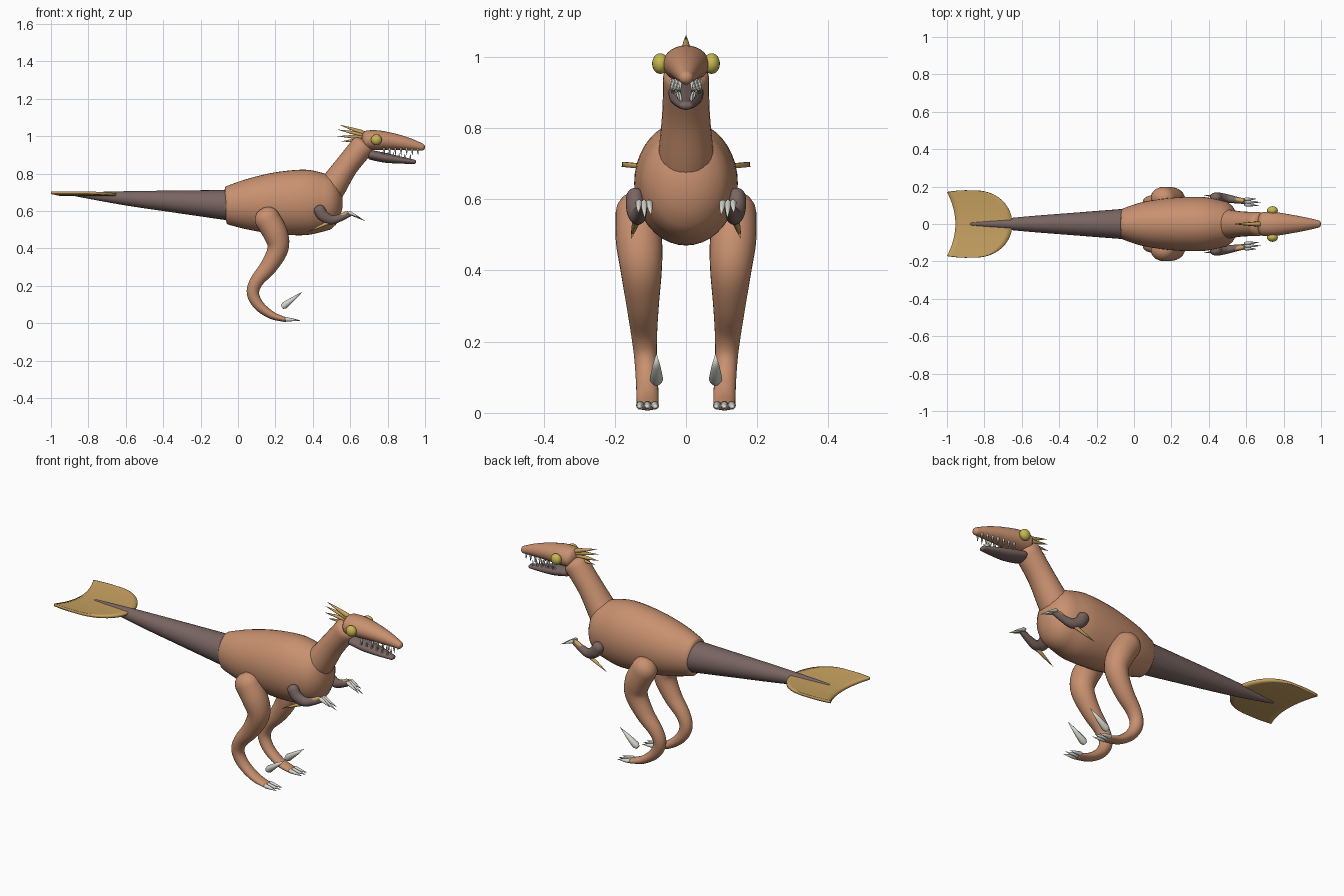
import bpy, bmesh, math
from mathutils import Vector

if "Cube" in bpy.data.objects:
    bpy.data.objects.remove(bpy.data.objects["Cube"], do_unlink=True)


def material(name, r, g, b):
    m = bpy.data.materials.new(name)
    m.use_nodes = True
    m.diffuse_color = (r, g, b, 1)
    m.node_tree.nodes["Principled BSDF"].inputs["Base Color"].default_value = (r, g, b, 1)
    return m


SKIN = material("tan skin", .58, .28, .16)
DARK = material("dark brown skin", .19, .13, .12)
GOLD = material("golden feather", .58, .36, .12)
EYE = material("yellow eye", .57, .48, .08)
CLAW = material("ivory claw", .68, .68, .62)


def finish(name, bm, mat, angle=50):
    bmesh.ops.recalc_face_normals(bm, faces=bm.faces)
    me = bpy.data.meshes.new(name)
    bm.to_mesh(me)
    bm.free()
    ob = bpy.data.objects.new(name, me)
    bpy.context.collection.objects.link(ob)
    me.materials.append(mat)
    bpy.ops.object.select_all(action='DESELECT')
    ob.select_set(True)
    bpy.context.view_layer.objects.active = ob
    bpy.ops.object.shade_smooth_by_angle(angle=math.radians(angle))
    return ob


def spline(pts, steps=5):
    """Catmull-Rom interpolation through stations of any width."""
    out = []
    n = len(pts)
    for i in range(n - 1):
        p0, p1, p2, p3 = pts[max(i - 1, 0)], pts[i], pts[i + 1], pts[min(i + 2, n - 1)]
        for s in range(steps):
            t = s / steps
            out.append([.5 * (2 * b + (c - a) * t + (2 * a - 5 * b + 4 * c - d) * t * t
                              + (3 * b - a - 3 * c + d) * t ** 3)
                        for a, b, c, d in zip(p0, p1, p2, p3)])
    return out + [list(pts[-1])]


def loft(name, stations, mat, start=0, end=0, side=1, seg=28):
    """Tube through (x, y, z, radius, side radius), with domes of given length."""
    st = spline(stations)
    rings = []
    for i, (x, y, z, r, w) in enumerate(st):
        a, b = st[max(i - 1, 0)], st[min(i + 1, len(st) - 1)]
        t = Vector((b[0] - a[0], 0, b[2] - a[2])).normalized()
        rings.append((Vector((x, y, z)), t, r, w))

    def dome(ring, length):
        c, t, r, w = ring
        k = [math.radians(d) for d in (20, 40, 60, 78)]
        return [(c + t * length * math.sin(a), t, r * math.cos(a), w * math.cos(a)) for a in k]
    if start:
        rings = dome(rings[0], -start)[::-1] + rings
    if end:
        rings += dome(rings[-1], end)
    bm = bmesh.new()
    loops = []
    for c, t, r, w in rings:
        up = Vector((-t.z, 0, t.x))
        loop = []
        for j in range(seg):
            a = math.tau * j / seg
            p = c + up * r * math.cos(a) + Vector((0, w * math.sin(a), 0))
            loop.append(bm.verts.new((p.x, p.y * side, p.z)))
        loops.append(loop)
    for l, m in zip(loops, loops[1:]):
        for j in range(seg):
            k = (j + 1) % seg
            bm.faces.new((l[j], l[k], m[k], m[j]))
    bm.faces.new(loops[0])
    bm.faces.new(loops[-1])
    return finish(name, bm, mat)


def spikes(name, items, mat, side=1, seg=10):
    """Pointed cones from (base, tip, radius), gathered in one mesh."""
    bm = bmesh.new()
    for base, tip, r in items:
        b, t = Vector(base), Vector(tip)
        b.y *= side
        t.y *= side
        d = t - b
        mid = b + d * .12
        q = d.to_track_quat('Z', 'Y')
        rows = []
        for c, rad in ((b, r * .6), (mid, r), (b + d * .55, r * .6)):
            rows.append([bm.verts.new(c + q @ Vector((rad * math.cos(math.tau * j / seg),
                         rad * math.sin(math.tau * j / seg), 0))) for j in range(seg)])
        apex = bm.verts.new(t)
        bm.faces.new(rows[0])
        for j in range(seg):
            k = (j + 1) % seg
            for l, m in zip(rows, rows[1:]):
                bm.faces.new((l[j], l[k], m[k], m[j]))
            bm.faces.new((rows[-1][j], rows[-1][k], apex))
    return finish(name, bm, mat)


# Torso, neck and tail
loft("torso", [(-.06, 0, .63, .102, .083), (.05, 0, .635, .135, .118), (.2, 0, .641, .165, .14),
               (.36, 0, .646, .175, .145), (.46, 0, .646, .155, .128)], SKIN, .014, .1, seg=40)
loft("neck", [(.44, 0, .655, .085, .085), (.5, 0, .725, .076, .078), (.58, 0, .84, .063, .067),
              (.665, 0, .945, .064, .064)], SKIN, .02, .035)
loft("tail", [(-.03, 0, .63, .083, .083), (-.3, 0, .648, .062, .062), (-.6, 0, .668, .038, .038),
              (-.86, 0, .688, .011, .011)], DARK, 0, .02)

# Head and lower jaw
loft("head", [(.69, 0, .979, .052, .064), (.75, 0, .979, .052, .064), (.84, 0, .97, .043, .05),
              (.92, 0, .956, .032, .035), (.98, 0, .942, .02, .021)], SKIN, .03, .02)
loft("lower_jaw", [(.71, 0, .9, .026, .05), (.79, 0, .884, .026, .046), (.88, 0, .871, .018, .033),
                   (.94, 0, .863, .012, .02)], DARK, .015, .012)

# Crest of thin spikes behind the head
spikes("crest", [((.68, 0, 1.015), (.54, 0, 1.062), .013), ((.68, 0, 1.005), (.53, 0, 1.036), .013),
                 ((.67, 0, .995), (.53, 0, 1.0), .013), ((.66, 0, .98), (.55, 0, .972), .012)], GOLD)

# Tail fan: rounded front edge, concave rear edge, gently dished
bm = bmesh.new()
rows = []
N, M = 24, 10
for i in range(N + 1):
    a = math.pi * (i / N - .5)
    v = math.sin(a)
    front = -.86 + .21 * math.cos(a) ** .9 if abs(v) < .999 else -.9
    rear = -.955 - .045 * v * v
    row = []
    for j in range(M + 1):
        u = j / M
        y = .18 * v * (1 - .05 * u * u)
        row.append(bm.verts.new((front + (rear - front) * u, y, .688 + .01 * v * v)))
    rows.append(row)
for l, m in zip(rows, rows[1:]):
    for j in range(M):
        bm.faces.new((l[j], l[j + 1], m[j + 1], m[j]))
fan = finish("tail_fan", bm, GOLD)
solid = fan.modifiers.new("thickness", 'SOLIDIFY')
solid.thickness = .014
solid.offset = 0

# Paired parts
for s, label in ((1, "left_"), (-1, "right_")):
    loft(label + "leg", [(.155, .138, .56, .068, .06), (.2, .132, .48, .066, .065),
                         (.214, .126, .4, .056, .058), (.165, .122, .305, .046, .046),
                         (.1, .118, .225, .036, .037), (.08, .114, .16, .033, .032),
                         (.112, .11, .095, .028, .031), (.18, .108, .043, .021, .031),
                         (.25, .108, .02, .013, .03)], SKIN, .06, .014, s)
    spikes(label + "toe_claws", [((.25, .108 + d, .022), (.338 - abs(d) * .4, .108 + d * 1.2, .014), .012)
                                 for d in (-.02, 0, .02)], CLAW, s)
    spikes(label + "sickle_claw", [((.235, .083, .085), (.345, .083, .168), .019)], CLAW, s, 14)
    loft(label + "arm", [(.435, .142, .605, .031, .026), (.456, .142, .574, .03, .026),
                         (.5, .136, .553, .025, .023), (.55, .128, .565, .019, .018),
                         (.6, .12, .585, .013, .014)], DARK, .026, .01, s)
    spikes(label + "hand_claws", [((.59, .118 + d, .594), (.682 - i * .012, .116 + d * 1.3, .545 + i * .008), .01)
                                  for i, d in enumerate((0, -.014, .014))], CLAW, s)
    spikes(label + "arm_feathers", [((.59, .124, .592), (.45, .145, .53), .013),
                                    ((.55, .132, .572), (.4, .152, .498), .012),
                                    ((.5, .138, .545), (.37, .155, .487), .011)], GOLD, s)

    bm = bmesh.new()
    bmesh.ops.create_uvsphere(bm, u_segments=20, v_segments=12, radius=.029)
    for v in bm.verts:
        v.co = Vector((v.co.x + .74, v.co.y * .8 + s * .072, v.co.z + .981))
    finish(label + "eye", bm, EYE)

    # Teeth follow the taper of both jaws
    upper, lower = [], []
    for i in range(7):
        x = .78 + .03 * i
        y = .04 - .004 * i
        upper.append(((x, y, .938), (x + .003, y, .897 - .002 * (i % 2)), .006))
        if i < 6:
            lower.append(((x - .01, y - .005, .893 - .0035 * i), (x - .007, y - .005, .922 - .003 * i), .005))
    spikes(label + "upper_teeth", upper, CLAW, s, 8)
    spikes(label + "lower_teeth", lower, CLAW, s, 8)
